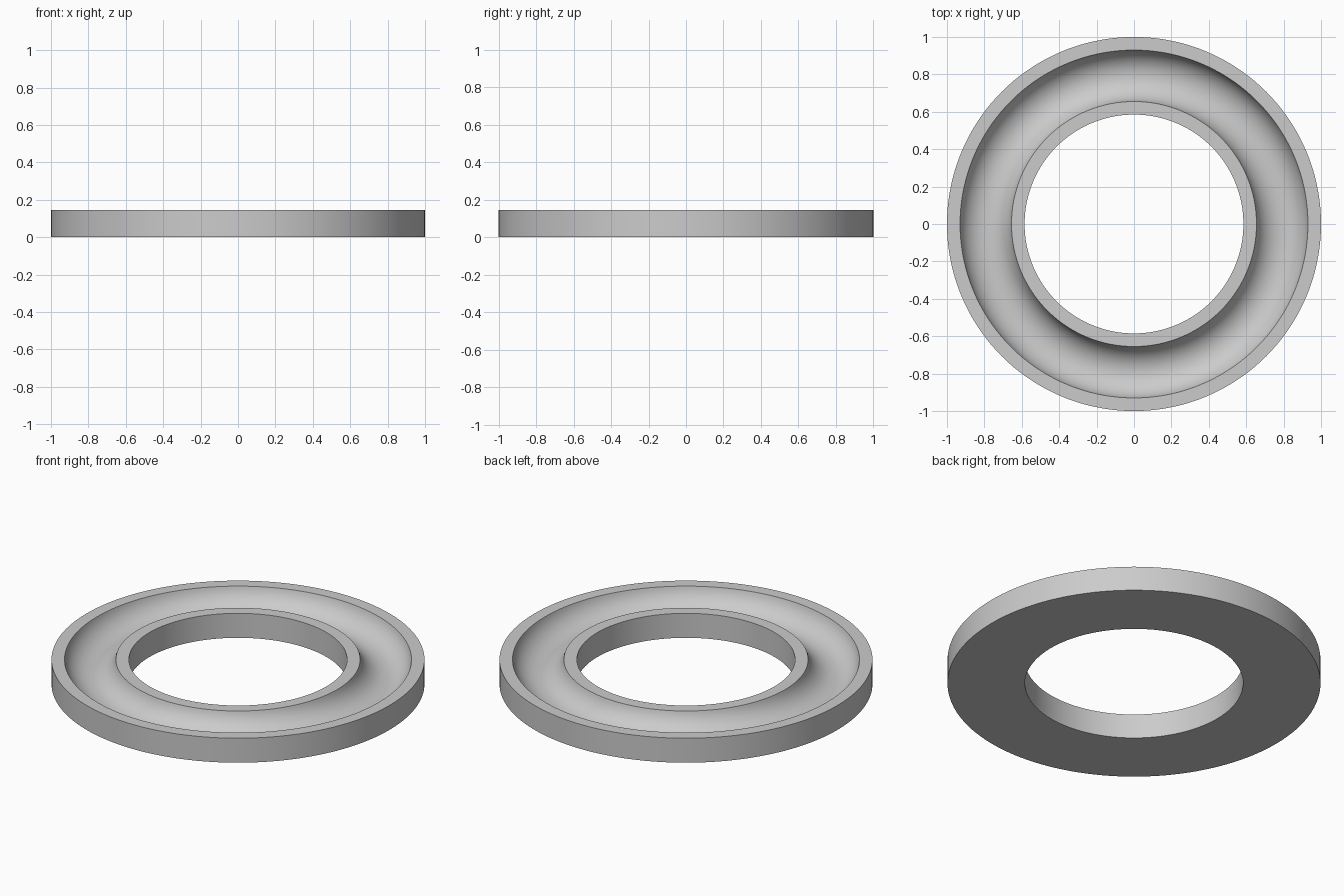
import bpy
import bmesh
from math import asin, cos, sin, pi

if "Cube" in bpy.data.objects:
    bpy.data.objects.remove(bpy.data.objects["Cube"], do_unlink=True)

SIDES = 144
HEIGHT = 0.145
BORE, OUTER = 0.585, 1.0
GROOVE_IN, GROOVE_OUT = 0.655, 0.93
DEPTH = 0.11
ARC_STEPS = 24

# Plain grey metal
steel = bpy.data.materials.new("grey_steel")
steel.use_nodes = True
grey = (0.6, 0.6, 0.6, 1)
steel.diffuse_color = grey
steel.node_tree.nodes["Principled BSDF"].inputs["Base Color"].default_value = grey

# Circular arc of the ball groove, from inner lip to outer lip
half = (GROOVE_OUT - GROOVE_IN) / 2
middle = (GROOVE_OUT + GROOVE_IN) / 2
radius = (half ** 2 + DEPTH ** 2) / (2 * DEPTH)
sweep = asin(half / radius)
centre_z = HEIGHT - DEPTH + radius
arc = []
for i in range(ARC_STEPS + 1):
    a = sweep * (2 * i / ARC_STEPS - 1)
    arc.append((middle + radius * sin(a), centre_z - radius * cos(a)))

# Closed ring cross-section: bore, groove, outer wall, flat underside
profile = [(BORE, 0), (BORE, HEIGHT), *arc, (OUTER, HEIGHT), (OUTER, 0)]

# Revolve the cross-section about z
bm = bmesh.new()
rings = []
for s in range(SIDES):
    t = 2 * pi * s / SIDES
    rings.append([bm.verts.new((r * cos(t), r * sin(t), z)) for r, z in profile])
for s in range(SIDES):
    here, after = rings[s], rings[(s + 1) % SIDES]
    for k in range(len(profile)):
        n = (k + 1) % len(profile)
        bm.faces.new((here[k], after[k], after[n], here[n]))
bmesh.ops.recalc_face_normals(bm, faces=bm.faces)

mesh = bpy.data.meshes.new("grooved_ring")
bm.to_mesh(mesh)
bm.free()
mesh.materials.append(steel)
ring = bpy.data.objects.new("grooved_ring", mesh)
bpy.context.collection.objects.link(ring)

# Smooth walls and groove, crisp rims
bpy.ops.object.select_all(action="DESELECT")
ring.select_set(True)
bpy.context.view_layer.objects.active = ring
bpy.ops.object.shade_smooth_by_angle(angle=pi / 6)
